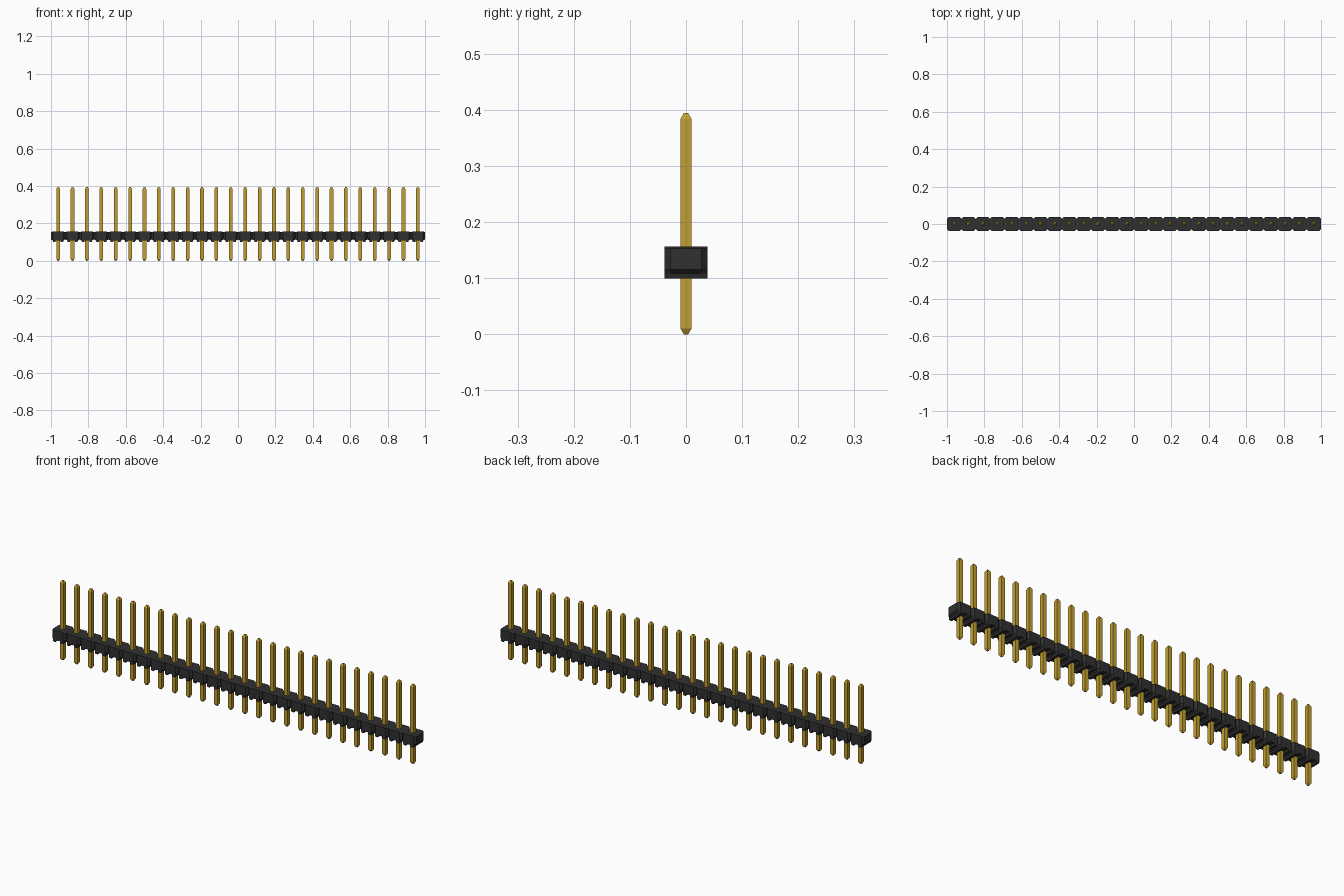
import bpy
import bmesh

cube = bpy.data.objects.get("Cube")
if cube:
    bpy.data.objects.remove(cube, do_unlink=True)

COUNT = 26
PITCH = 2 / COUNT
HALF = PITCH / 2


def material(name, color, roughness, metallic=0.0):
    mat = bpy.data.materials.new(name)
    mat.use_nodes = True
    mat.diffuse_color = color
    shader = mat.node_tree.nodes["Principled BSDF"]
    shader.inputs["Base Color"].default_value = color
    shader.inputs["Roughness"].default_value = roughness
    shader.inputs["Metallic"].default_value = metallic
    return mat


def loft(name, rings, mat):
    """Skin a list of equal-length point rings and cap both ends."""
    bm = bmesh.new()
    loops = [[bm.verts.new(p) for p in ring] for ring in rings]
    for a, b in zip(loops, loops[1:]):
        for i in range(len(a)):
            j = (i + 1) % len(a)
            bm.faces.new((a[i], a[j], b[j], b[i]))
    bm.faces.new(loops[0])
    bm.faces.new(loops[-1])
    bmesh.ops.recalc_face_normals(bm, faces=bm.faces)
    mesh = bpy.data.meshes.new(name)
    bm.to_mesh(mesh)
    bm.free()
    mesh.materials.append(mat)
    return mesh


black = material("black plastic", (0.03, 0.03, 0.031, 1), 0.6)
gold = material("gold metal", (0.55, 0.35, 0.03, 1), 0.5)

# Housing cell: front profile with two feet and a channel under the pin
CHAMFER = 0.01
SHOULDER = HALF - CHAMFER
right_side = [(0.012, 0.109), (0.014, 0.099), (0.026, 0.099),
              (SHOULDER, 0.108), (HALF, 0.115), (HALF, 0.153),
              (SHOULDER, 0.156)]
profile = right_side + [(-x, z) for x, z in reversed(right_side)]


def cell_ring(y, limit):
    return [(max(-limit, min(limit, x)), y, z) for x, z in profile]


cell_mesh = loft("housing_cell", [
    cell_ring(-0.038, SHOULDER), cell_ring(-0.028, HALF),
    cell_ring(0.028, HALF), cell_ring(0.038, SHOULDER)], black)


# Square pin with tapered ends
def pin_ring(r, z):
    return [(-r, -r, z), (r, -r, z), (r, r, z), (-r, r, z)]


pin_mesh = loft("pin", [
    pin_ring(0.004, 0), pin_ring(0.0097, 0.01),
    pin_ring(0.0097, 0.384), pin_ring(0.004, 0.394)], gold)

# Repeat along the row
for i in range(COUNT):
    for name, mesh in (("housing_cell", cell_mesh), ("pin", pin_mesh)):
        obj = bpy.data.objects.new(f"{name}_{i + 1}", mesh)
        obj.location.x = -1 + HALF + i * PITCH
        bpy.context.collection.objects.link(obj)
